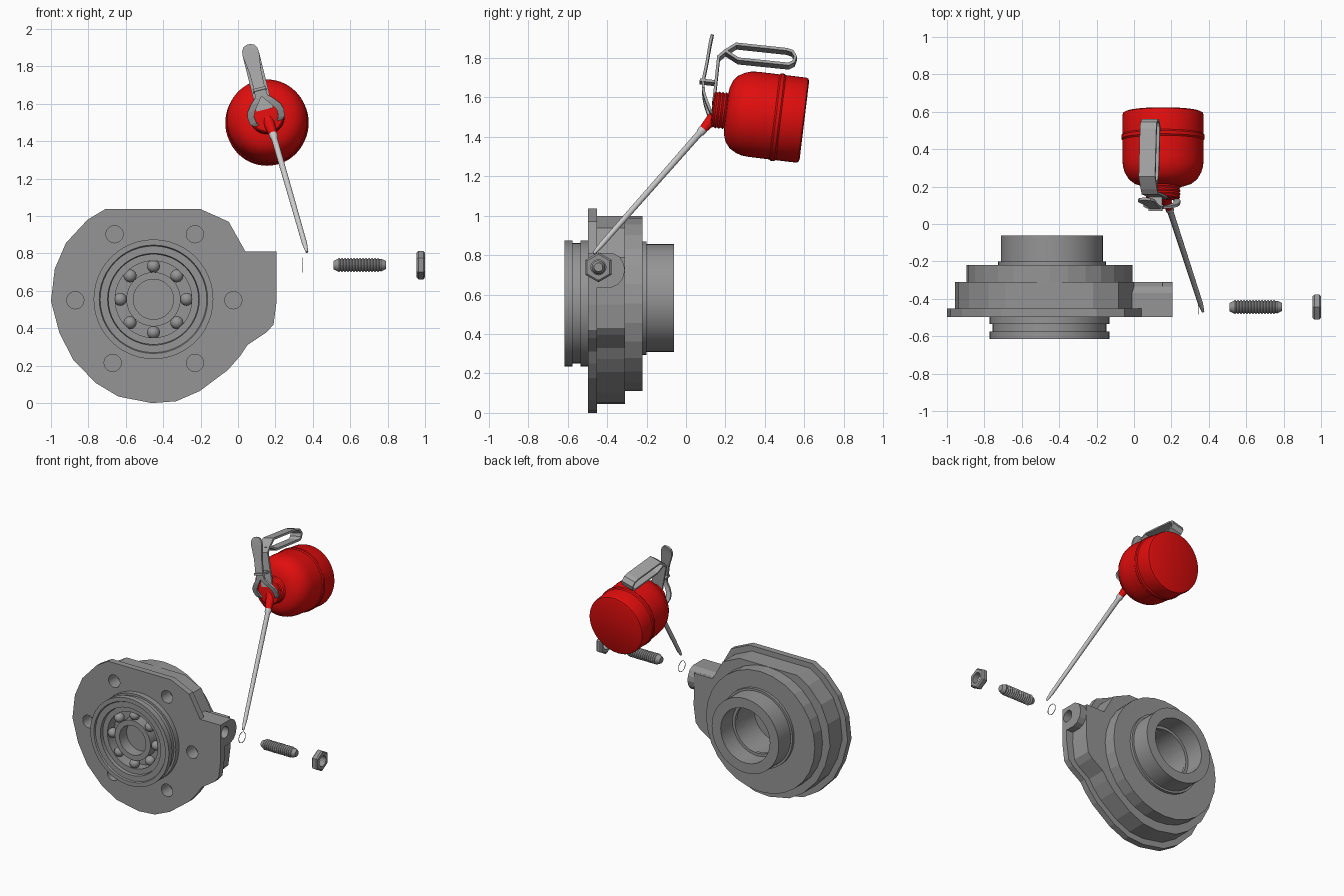
import bpy, bmesh, math
from mathutils import Vector, Matrix

if "Cube" in bpy.data.objects:
    bpy.data.objects.remove(bpy.data.objects["Cube"])


def material(name, rgb):
    m = bpy.data.materials.new(name)
    m.diffuse_color = (*rgb, 1)
    m.use_nodes = True
    m.node_tree.nodes["Principled BSDF"].inputs["Base Color"].default_value = m.diffuse_color
    return m


STEEL = material("housing grey", (0.30, 0.30, 0.30))
LEVER = material("lever grey", (0.38, 0.38, 0.38))
SILVER = material("spout silver", (0.60, 0.60, 0.60))
RED = material("can red", (0.75, 0.004, 0.004))


def finish(bm, name, mat, smooth=False):
    bmesh.ops.remove_doubles(bm, verts=bm.verts, dist=1e-5)
    bmesh.ops.recalc_face_normals(bm, faces=bm.faces)
    me = bpy.data.meshes.new(name)
    bm.to_mesh(me)
    bm.free()
    ob = bpy.data.objects.new(name, me)
    bpy.context.collection.objects.link(ob)
    me.materials.append(mat)
    if smooth:
        select(ob)
        bpy.ops.object.shade_smooth_by_angle(angle=math.radians(35))
    return ob


def select(ob):
    bpy.ops.object.select_all(action='DESELECT')
    ob.select_set(True)
    bpy.context.view_layer.objects.active = ob


def lathe(name, profile, origin, axis, mat, seg=48, closed=False, smooth=True):
    """Revolve (radius, distance) points about an axis through origin."""
    bm = bmesh.new()
    rot = Vector(axis).to_track_quat('Z', 'Y').to_matrix().to_4x4()
    mx = Matrix.Translation(origin) @ rot
    rings = []
    for r, t in profile:
        angs = [math.pi / 2 + 2 * math.pi * i / seg for i in range(seg)]
        rings.append([bm.verts.new(mx @ Vector((r * math.cos(a), r * math.sin(a), t))) for a in angs])
    n = len(rings)
    for k in range(n if closed else n - 1):
        a, b = rings[k], rings[(k + 1) % n]
        for i in range(seg):
            j = (i + 1) % seg
            bm.faces.new((a[i], a[j], b[j], b[i]))
    return finish(bm, name, mat, smooth)


def rod(name, r, p, q, mat=STEEL, seg=24, smooth=True):
    d = Vector(q) - Vector(p)
    return lathe(name, [(0, 0), (r, 0), (r, d.length), (0, d.length)], p, d, mat, seg, smooth=smooth)


def prism(name, pts, offset, mat):
    """Extrude a flat outline along offset."""
    bm = bmesh.new()
    f = bm.faces.new([bm.verts.new(p) for p in pts])
    ext = bmesh.ops.extrude_face_region(bm, geom=[f])
    bmesh.ops.translate(bm, vec=offset, verts=[v for v in ext['geom'] if isinstance(v, bmesh.types.BMVert)])
    return finish(bm, name, mat)


def cut(targets, cutters):
    for ob in targets:
        select(ob)
        for c in cutters:
            m = ob.modifiers.new("cut", 'BOOLEAN')
            m.operation, m.solver, m.object = 'DIFFERENCE', 'EXACT', c
            bpy.ops.object.modifier_apply(modifier=m.name)
    for c in cutters:
        bpy.data.objects.remove(c)


# ---- bearing housing: flange with side lobe, stepped back
CX, CZ = -0.452, 0.555
outline = [(-0.71, 1.037), (-0.20, 1.037), (-0.05, 0.97), (0.04, 0.81), (0.205, 0.81), (0.207, 0.55),
           (0.19, 0.42), (0.155, 0.38), (0.05, 0.31), (0.01, 0.25), (-0.055, 0.176), (-0.205, 0.064),
           (-0.33, 0.01), (-0.46, 0.0), (-0.64, 0.035), (-0.76, 0.107), (-0.88, 0.23), (-0.955, 0.375),
           (-1.0, 0.545), (-0.98, 0.717), (-0.92, 0.856), (-0.805, 0.98)]
flange = prism("flange_plate", [(x, -0.497, z) for x, z in outline], (0, 0.045, 0), STEEL)
step = prism("flange_step", [(CX + (x - CX) * 0.92, -0.455, CZ + (z - CZ) * 0.92) for x, z in outline],
             (0, 0.145, 0), STEEL)
back = rod("back_step", 0.443, (CX, -0.32, CZ), (CX, -0.22, CZ), seg=28, smooth=False)

# side boss with a rounded back edge
boss_yz = [(-0.49, 0.81), (-0.37, 0.81), (-0.335, 0.79), (-0.315, 0.755), (-0.31, 0.72), (-0.32, 0.68),
           (-0.345, 0.65), (-0.38, 0.635), (-0.49, 0.635)]
boss = prism("screw_boss", [(-0.08, y, z) for y, z in boss_yz], (0.285, 0, 0), STEEL)

# bolt holes, shaft bore and screw hole
HX, HZ, SY, SZ = -0.439, 0.582, -0.444, 0.738
bolts = [(-0.66, 0.903), (-0.23, 0.903), (-0.87, 0.55), (-0.025, 0.55), (-0.67, 0.215), (-0.23, 0.215)]
cutters = [rod("cutter", 0.046, (x, -0.6, z), (x, -0.40, z)) for x, z in bolts]
cut([flange, step], cutters)
cut([step, back], [rod("cutter", 0.185, (HX, -0.43, HZ), (HX, -0.1, HZ), seg=48)])
cut([flange, step, boss], [rod("cutter", 0.042, (0.04, SY, SZ), (0.3, SY, SZ))])

# rear hub tube
lathe("rear_hub", [(0.288, -0.225), (0.288, -0.20), (0.273, -0.20), (0.273, -0.062), (0.20, -0.062),
                   (0.20, -0.20), (0.18, -0.20), (0.18, -0.225)], (HX, 0, HZ), (0, 1, 0), STEEL, closed=True)

# ---- front collar, races and balls
lathe("front_collar", [(0.32, -0.49), (0.32, -0.535), (0.305, -0.535), (0.305, -0.575), (0.32, -0.575),
                       (0.32, -0.615), (0.29, -0.615), (0.285, -0.605), (0.245, -0.605), (0.24, -0.49)],
      (CX, 0, CZ), (0, 1, 0), STEEL, closed=True)
lathe("outer_race", [(0.242, -0.49), (0.242, -0.58), (0.205, -0.58), (0.205, -0.49)],
      (CX, 0, CZ), (0, 1, 0), STEEL, closed=True)
lathe("inner_race", [(0.145, -0.49), (0.145, -0.58), (0.107, -0.58), (0.107, -0.49)],
      (CX, 0, CZ), (0, 1, 0), STEEL, closed=True)
half = [(0.035 * math.sin(math.pi * k / 10), -0.035 * math.cos(math.pi * k / 10)) for k in range(11)]
for i in range(8):
    a = math.pi / 2 + i * math.pi / 4
    lathe(f"bearing_ball_{i + 1}", half, (CX + 0.177 * math.cos(a), -0.555, CZ + 0.177 * math.sin(a)),
          (0, 1, 0), STEEL, 16)

# ---- grub screw, thin washer and hex nut on the boss axis
thread = [(0, 0.51), (0.022, 0.51), (0.034, 0.535)]
for k in range(14):
    t = 0.54 + k * 0.016
    thread += [(0.038, t), (0.031, t + 0.008)]
thread += [(0.034, 0.765), (0.022, 0.79), (0, 0.79)]
lathe("threaded_screw", thread, (0, SY, SZ), (1, 0, 0), STEEL, 24, smooth=False)
lathe("thin_washer", [(0.040, 0.343), (0.040, 0.346), (0.037, 0.346), (0.037, 0.343)],
      (0, SY, SZ), (1, 0, 0), STEEL, 32, closed=True)
nut = lathe("hex_nut", [(0, 0.955), (0.066, 0.955), (0.076, 0.964), (0.076, 0.991), (0.066, 1.0), (0, 1.0)],
            (0, SY, SZ), (1, 0, 0), STEEL, 6, smooth=False)
cut([nut], [rod("cutter", 0.038, (0.9, SY, SZ), (1.1, SY, SZ))])

# ---- oil can body with bead, shoulder and threaded neck
can = [(0, 0), (0.20, 0), (0.213, 0.006), (0.217, 0.018), (0.217, 0.12), (0.223, 0.128), (0.223, 0.145),
       (0.217, 0.153), (0.217, 0.26), (0.214, 0.295), (0.205, 0.325), (0.185, 0.36), (0.155, 0.384),
       (0.12, 0.396), (0.086, 0.40)]
for k in range(3):
    can += [(0.094, 0.408 + k * 0.018), (0.087, 0.417 + k * 0.018)]
can += [(0.092, 0.462), (0.085, 0.468), (0.04, 0.472), (0, 0.472)]
lathe("oil_can", can, (0.155, 0.6, 1.482), (0, -0.394, 0.048), RED, 56)

# spout: red base and silver tube
base, joint, tip = Vector((0.16, 0.155, 1.515)), Vector((0.19, 0.08, 1.43)), Vector((0.369, -0.468, 0.808))
d = joint - base
lathe("spout_base", [(0, 0), (0.032, 0), (0.028, 0.05), (0.02, d.length), (0, d.length)], base, d, RED, 24)
d = tip - joint
L = d.length
lathe("spout_tube", [(0, -0.01), (0.022, -0.01), (0.022, 0.012), (0.0165, 0.02), (0.0135, L - 0.06),
                     (0.007, L), (0, L)], joint, d, SILVER, 24)


# ---- lever and handle: bent strips, leaning about the neck
def strip(name, pts, mat, closed=False):
    """Bent sheet from (left, right, y, height) stations."""
    bm = bmesh.new()
    rows = [[bm.verts.new((u, y, h)) for u in (l, r)] for l, r, y, h in pts]
    for k in range(len(rows) - (0 if closed else 1)):
        a, b = rows[k], rows[(k + 1) % len(rows)]
        bm.faces.new((a[0], a[1], b[1], b[0]))
    ob = finish(bm, name, mat)
    ob.location = (0.155, 0, 1.52)
    ob.rotation_euler = (0, math.radians(-14), 0)
    m = ob.modifiers.new("thickness", 'SOLIDIFY')
    m.thickness, m.offset = 0.014, 0
    m.use_even_offset = True
    select(ob)
    bpy.ops.object.modifier_apply(modifier=m.name)
    return ob


W = 0.045
loop = [(0.20, 0.315), (0.255, 0.35), (0.51, 0.322), (0.54, 0.312), (0.555, 0.285), (0.545, 0.258),
        (0.52, 0.245), (0.265, 0.272)]
strip("handle_loop", [(-W, W, y, h) for y, h in loop], LEVER, closed=True)
strip("handle_strap", [(-W, W, y, h) for y, h in [(0.14, 0.05), (0.148, 0.12), (0.165, 0.285), (0.20, 0.315)]],
      LEVER)
# thumb paddle with a rounded top, narrowing to the stem
paddle = [(0.010, 0.134, 0.408), (0.030, 0.132, 0.400), (0.042, 0.127, 0.380), (0.045, 0.122, 0.355),
          (0.041, 0.117, 0.325), (0.032, 0.106, 0.26), (0.030, 0.088, 0.17), (0.034, 0.088, 0.12)]
strip("thumb_lever", [(-w, w, y, h) for w, y, h in paddle], LEVER)
# fork prongs gripping the neck
prong = [(0.0, 0.034, 0.088, 0.125), (0.022, 0.065, 0.09, 0.095), (0.05, 0.092, 0.098, 0.06),
         (0.065, 0.1, 0.108, 0.03), (0.06, 0.095, 0.122, -0.005), (0.05, 0.08, 0.132, -0.02)]
for side, s in (("right", 1), ("left", -1)):
    strip(f"fork_prong_{side}", [(s * l, s * r, y, h) for l, r, y, h in prong], LEVER)
# pivot tab joining lever to strap
strip("pivot_tab", [(-0.036, 0.036, 0.07, 0.165), (-0.036, 0.036, 0.157, 0.155)], LEVER)
